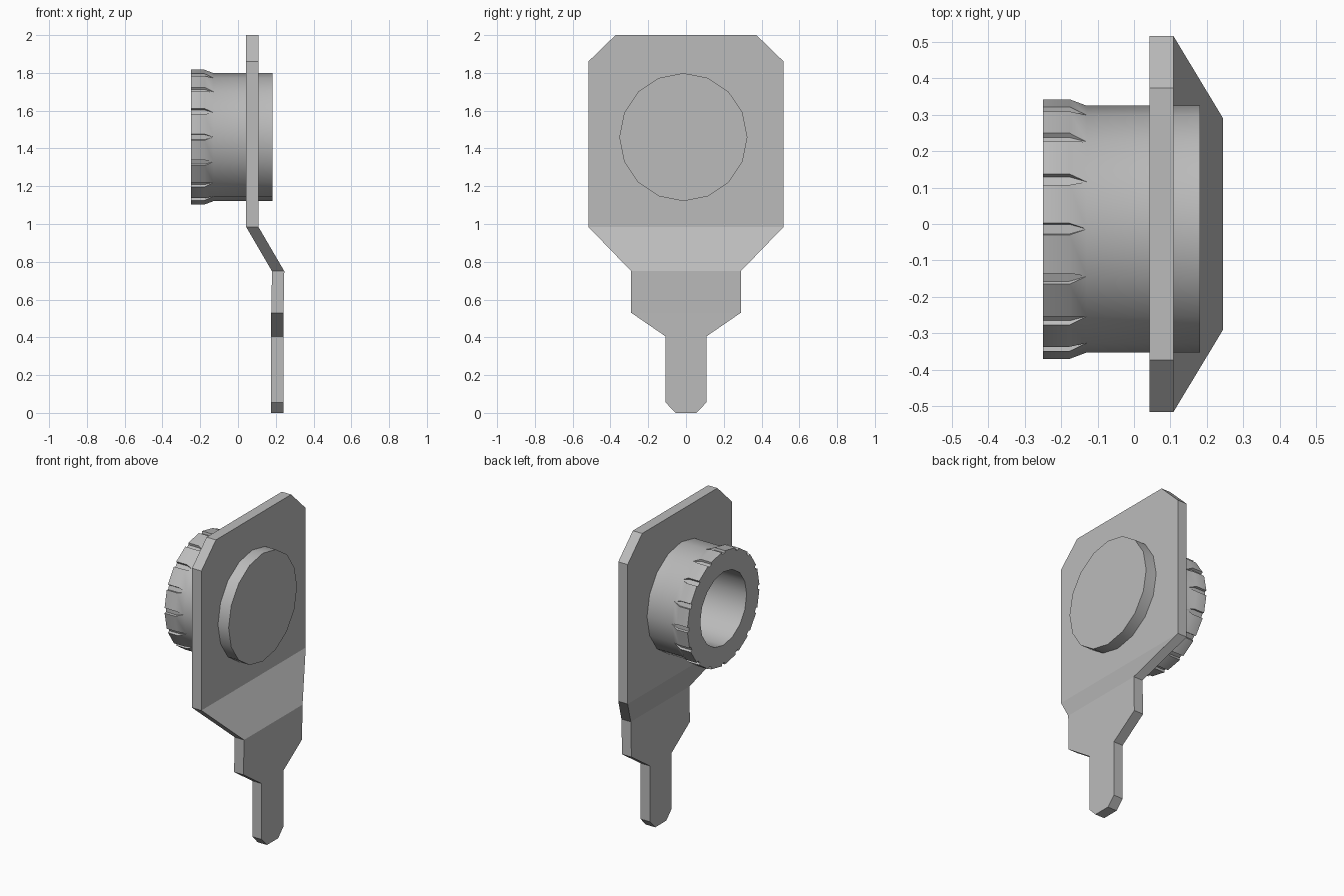
import bpy, bmesh, math

cube = bpy.data.objects.get("Cube")
if cube:
    bpy.data.objects.remove(cube, do_unlink=True)

grey = bpy.data.materials.new("plain grey")
grey.use_nodes = True
grey.diffuse_color = (0.5, 0.5, 0.5, 1)
grey.node_tree.nodes["Principled BSDF"].inputs["Base Color"].default_value = (0.5, 0.5, 0.5, 1)


def finish(bm, name):
    bmesh.ops.recalc_face_normals(bm, faces=bm.faces[:])
    mesh = bpy.data.meshes.new(name)
    bm.to_mesh(mesh)
    bm.free()
    mesh.materials.append(grey)
    ob = bpy.data.objects.new(name, mesh)
    bpy.context.collection.objects.link(ob)
    return ob


# Bent mounting plate: rows of (height, half width, inner face x)
THICK = 0.065
rows = [(2.0, 0.373, 0.043), (1.86, 0.517, 0.043), (0.985, 0.517, 0.043),
        (0.75, 0.29, 0.18), (0.53, 0.29, 0.176), (0.405, 0.108, 0.175),
        (0.055, 0.108, 0.175), (0.0, 0.055, 0.175)]
bm = bmesh.new()
loops = [[bm.verts.new(p) for p in ((x, -w, z), (x + THICK, -w, z),
                                    (x + THICK, w, z), (x, w, z))]
         for z, w, x in rows]
for a, b in zip(loops, loops[1:]):
    for i in range(4):
        j = (i + 1) % 4
        bm.faces.new((a[i], a[j], b[j], b[i]))
bm.faces.new(loops[0])
bm.faces.new(loops[-1])
finish(bm, "mounting_plate")

# Hollow barrel with a flared, notched collar
N, CY, CZ = 16, -0.014, 1.46
bm = bmesh.new()


def point(x, r, deg):
    t = math.radians(deg)
    return bm.verts.new((x, CY + r * math.sin(t), CZ + r * math.cos(t)))


def ring(x, r):
    return [point(x, r, 360 * k / N) for k in range(N)]


def notched_ring(x):
    # each corner carries a shallow notch
    return [point(x, r, 360 * k / N + d) for k in range(N)
            for d, r in ((-2.6, 0.357), (-2.2, 0.343), (2.2, 0.343), (2.6, 0.357))]


def bridge(a, b):
    n = len(a)
    for i in range(n):
        j = (i + 1) % n
        bm.faces.new((a[i], a[j], b[j], b[i]))


def fan_bridge(plain, notched):
    # join a plain ring to a notched one, four points per corner
    for k in range(N):
        v, w = plain[k], plain[(k + 1) % N]
        p = notched[4 * k:4 * k + 4]
        for i in range(3):
            bm.faces.new((v, p[i], p[i + 1]))
        bm.faces.new((v, p[3], notched[(4 * k + 4) % (4 * N)], w))


end, neck = ring(0.182, 0.339), ring(-0.13, 0.339)
flare, rim = notched_ring(-0.177), notched_ring(-0.25)
mouth, floor = ring(-0.25, 0.23), ring(0.14, 0.23)
bm.faces.new(end)
bridge(end, neck)
fan_bridge(neck, flare)
bridge(flare, rim)
fan_bridge(mouth, rim)
bridge(mouth, floor)
bm.faces.new(floor)
barrel = finish(bm, "notched_barrel")

bpy.ops.object.select_all(action='DESELECT')
barrel.select_set(True)
bpy.context.view_layer.objects.active = barrel
bpy.ops.object.shade_smooth_by_angle(angle=math.radians(30))
